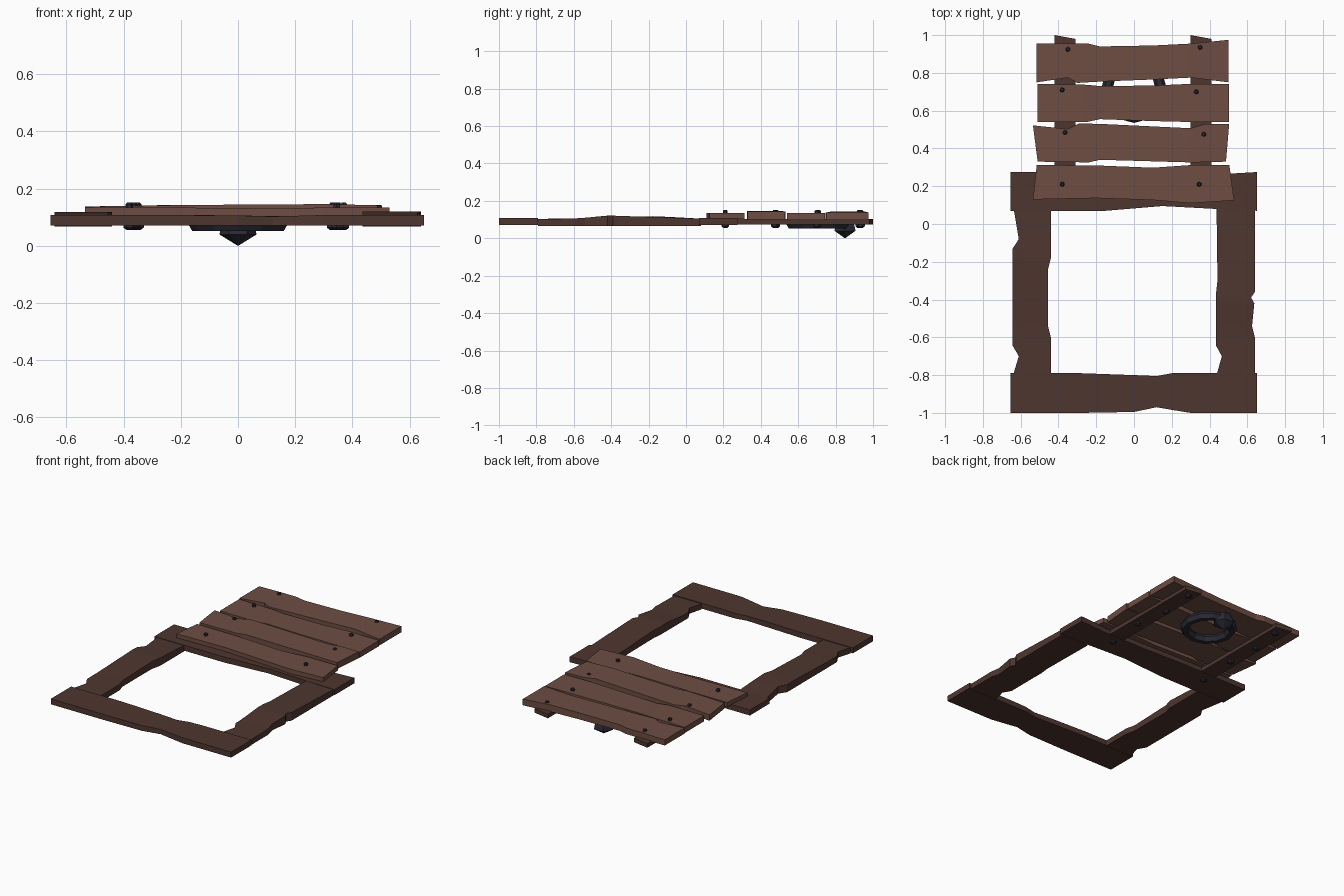
import bpy, bmesh, math


def material(name, rgb):
    m = bpy.data.materials.new(name)
    m.diffuse_color = (*rgb, 1)
    return m


FRAME = material("dark_wood", (0.076, 0.037, 0.029))
PLANK = material("plank_wood", (0.153, 0.074, 0.055))
IRON = material("iron", (0.024, 0.024, 0.037))


def finish(bm, name, mat):
    bmesh.ops.recalc_face_normals(bm, faces=bm.faces[:])
    me = bpy.data.meshes.new(name)
    bm.to_mesh(me)
    bm.free()
    ob = bpy.data.objects.new(name, me)
    me.materials.append(mat)
    bpy.context.collection.objects.link(ob)
    return ob


def board(name, mat, z0, stations, along_y=False):
    """Loft a rough board; station = position, low edge, high edge, top z, skew of high edge."""
    bm = bmesh.new()
    rings = []
    for p, lo, hi, z1, skew in stations:
        pts = [(p, lo, z0), (p + skew, hi, z0), (p + skew, hi, z1), (p, lo, z1)]
        rings.append([bm.verts.new((b, a, z) if along_y else (a, b, z)) for a, b, z in pts])
    for r, s in zip(rings, rings[1:]):
        for i in range(4):
            j = (i + 1) % 4
            bm.faces.new((r[i], r[j], s[j], s[i]))
    bm.faces.new(rings[0])
    bm.faces.new(rings[-1])
    return finish(bm, name, mat)


# Opening frame
board("frame_front", FRAME, 0.072, [
    (-.655, -1, -.79, .108, 0), (-.28, -1, -.79, .108, 0), (0, -.995, -.80, .106, 0),
    (.12, -.97, -.805, .103, 0), (.2, -.984, -.79, .105, 0), (.3, -1, -.79, .108, 0),
    (.65, -1, -.79, .108, 0)])
board("frame_back", FRAME, 0.072, [
    (-.655, .07, .275, .108, 0), (-.15, .07, .275, .108, 0), (.15, .095, .265, .104, 0),
    (.43, .08, .262, .106, 0), (.65, .07, .275, .108, 0)])
board("frame_left", FRAME, 0.067, [
    (-.79, -.637, -.44, .104, 0), (-.70, -.61, -.44, .105, 0), (-.645, -.642, -.44, .105, 0),
    (-.6, -.642, -.44, .106, 0), (-.54, -.642, -.455, .106, 0), (-.24, -.642, -.455, .116, 0),
    (-.18, -.642, -.44, .118, 0), (-.13, -.642, -.44, .116, 0), (-.08, -.61, -.44, .114, 0),
    (.08, -.637, -.44, .105, 0)], True)
board("frame_right", FRAME, 0.067, [
    (-.79, .44, .64, .103, 0), (-.70, .465, .64, .104, 0), (-.645, .435, .64, .105, 0),
    (-.6, .435, .64, .106, 0), (-.54, .435, .625, .11, 0), (-.42, .435, .637, .121, 0),
    (-.39, .435, .62, .121, 0), (-.36, .435, .64, .12, 0), (-.3, .442, .64, .118, 0),
    (.08, .437, .64, .105, 0)], True)

# Hatch planks
board("plank_1", PLANK, 0.103, [
    (-.535, .13, .312, .134, .02), (-.2, .137, .31, .134, 0), (.1, .127, .298, .13, 0),
    (.3, .11, .312, .134, 0), (.53, .125, .312, .134, -.025)])
board("plank_2", PLANK, 0.1, [
    (-.51, .33, .522, .138, -.025), (-.35, .328, .503, .14, 0), (-.24, .326, .532, .142, -.05),
    (-.18, .34, .53, .143, 0), (.3, .326, .507, .146, 0), (.4, .328, .528, .144, -.03),
    (.487, .33, .53, .142, .017)])
board("plank_3", PLANK, 0.097, [
    (-.51, .54, .742, .134, 0), (-.25, .54, .737, .134, 0), (-.18, .555, .73, .132, 0),
    (.1, .545, .733, .133, 0), (.3, .54, .742, .136, 0), (.502, .54, .742, .134, 0)])
board("plank_4", PLANK, 0.098, [
    (-.515, .75, .955, .135, 0), (-.35, .775, .955, .138, 0), (-.3, .747, .955, .138, .06),
    (-.16, .755, .94, .138, -.02), (.1, .765, .945, .14, 0), (.3, .775, .955, .143, 0),
    (.5, .75, .975, .138, 0)])

# Battens under the planks
for side, x in (("left", -.42), ("right", .3)):
    board("batten_" + side, FRAME, 0.075, [
        (.2, x, x + .11, .102, 0), (.6, x, x + .11, .102, 0), (1, x, x + .11, .102, -.02)], True)


def spin(name, profile, x, y, sides, turn=0.0):
    """Revolve (radius, z) points about a vertical axis; radius 0 closes to a tip."""
    bm = bmesh.new()
    rings = []
    for r, z in profile:
        rings.append([bm.verts.new((x + r * math.cos(turn + math.tau * i / sides),
                                    y + r * math.sin(turn + math.tau * i / sides), z))
                      for i in range(sides)])
    for a, b in zip(rings, rings[1:]):
        for i in range(sides):
            j = (i + 1) % sides
            bm.faces.new((a[i], a[j], b[j], b[i]))
    bm.faces.new(rings[0])
    bm.faces.new(rings[-1])
    bmesh.ops.remove_doubles(bm, verts=bm.verts[:], dist=1e-5)
    return finish(bm, name, IRON)


# Nails driven through planks and battens
nails = [(-.38, .21), (.345, .21), (-.365, .485), (.37, .475),
         (-.38, .71), (.33, .70), (-.35, .925), (.35, .935)]
for k, (x, y) in enumerate(nails):
    spin(f"nail_{k + 1}", [(.01, .056), (.021, .064), (.021, .076), (.012, .084),
                           (.013, .145), (.008, .151)], x, y, 6, k * .5)

# Pull ring
bm = bmesh.new()
N, M = 12, 6
grid = [[bm.verts.new(((.145 + .03 * math.cos(math.tau * j / M)) * math.sin(math.tau * i / N),
                       .71 + (.145 + .03 * math.cos(math.tau * j / M)) * math.cos(math.tau * i / N),
                       .078 + .03 * math.sin(math.tau * j / M)))
         for j in range(M)] for i in range(N)]
for i in range(N):
    for j in range(M):
        a, b = grid[i], grid[(i + 1) % N]
        k = (j + 1) % M
        bm.faces.new((a[j], a[k], b[k], b[j]))
finish(bm, "pull_ring", IRON)

# Pointed mount holding the ring
spin("ring_mount", [(0, 0), (.065, .04), (.06, .062), (.045, .1)], 0, .85, 6)
